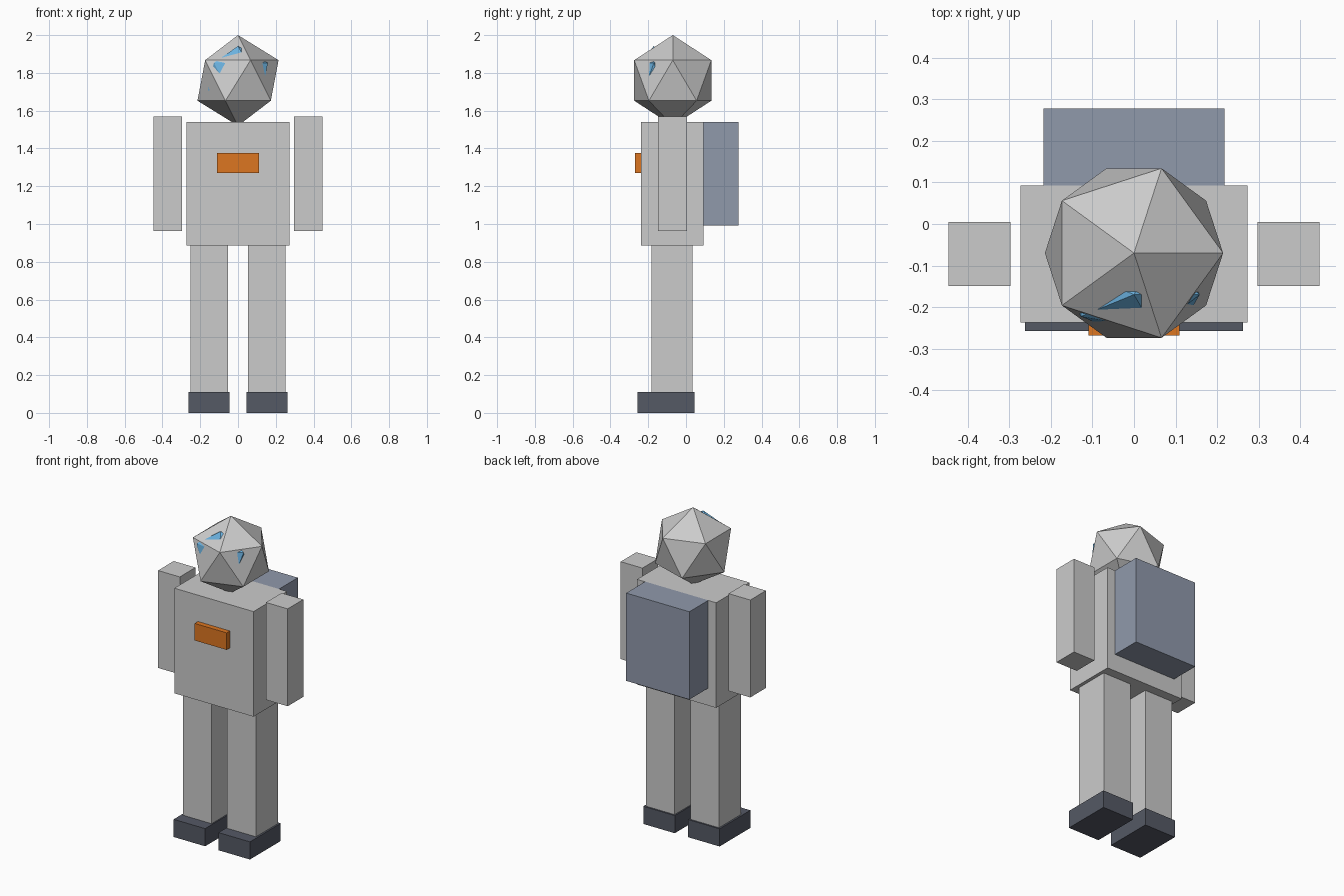
import bpy

if "Cube" in bpy.data.objects:
    bpy.data.objects.remove(bpy.data.objects["Cube"])


def material(name, color):
    mat = bpy.data.materials.new(name)
    mat.diffuse_color = (*color, 1)
    mat.use_nodes = True
    mat.node_tree.nodes["Principled BSDF"].inputs["Base Color"].default_value = mat.diffuse_color
    return mat


def box(name, x, y, z, mat=None):
    """Box from (min, max) ranges on each axis."""
    ranges = (x, y, z)
    bpy.ops.mesh.primitive_cube_add(size=1, location=[(a + b) / 2 for a, b in ranges])
    return finish(name, [b - a for a, b in ranges], mat)


def gem(name, center, radii, mat=None):
    """Twenty-sided ball with a separate radius on each axis."""
    bpy.ops.mesh.primitive_ico_sphere_add(subdivisions=1, radius=1, location=center)
    return finish(name, radii, mat)


def finish(name, scale, mat):
    obj = bpy.context.object
    obj.name = name
    obj.scale = scale
    bpy.ops.object.transform_apply(location=False, rotation=False, scale=True)
    if mat:
        obj.data.materials.append(mat)
    return obj


dark = material("boot_dark", (0.09, 0.10, 0.13))
slate = material("pack_slate", (0.28, 0.32, 0.41))
orange = material("panel_orange", (0.72, 0.18, 0.015))
blue = material("visor_blue", (0.15, 0.45, 0.75))

# Torso, backpack and chest panel
box("torso", (-0.273, 0.273), (-0.237, 0.093), (0.885, 1.54))
box("backpack", (-0.218, 0.218), (0.091, 0.278), (0.993, 1.54), slate)
box("chest_panel", (-0.11, 0.11), (-0.269, -0.232), (1.27, 1.376), orange)

# Limbs, mirrored across x
for side, s in (("left", -1), ("right", 1)):
    def span(a, b):
        return tuple(sorted((s * a, s * b)))
    box(f"{side}_arm", span(0.297, 0.447), (-0.149, 0.005), (0.963, 1.57))
    box(f"{side}_leg", span(0.054, 0.252), (-0.183, 0.035), (0.05, 0.89))
    box(f"{side}_boot", span(0.046, 0.263), (-0.258, 0.045), (0, 0.11), dark)

# Helmet with the visor poking through its front faces
gem("helmet", (0, -0.07, 1.76), (0.24, 0.24, 0.24))
gem("visor", (0, -0.17, 1.78), (0.177, 0.1, 0.162), blue)
